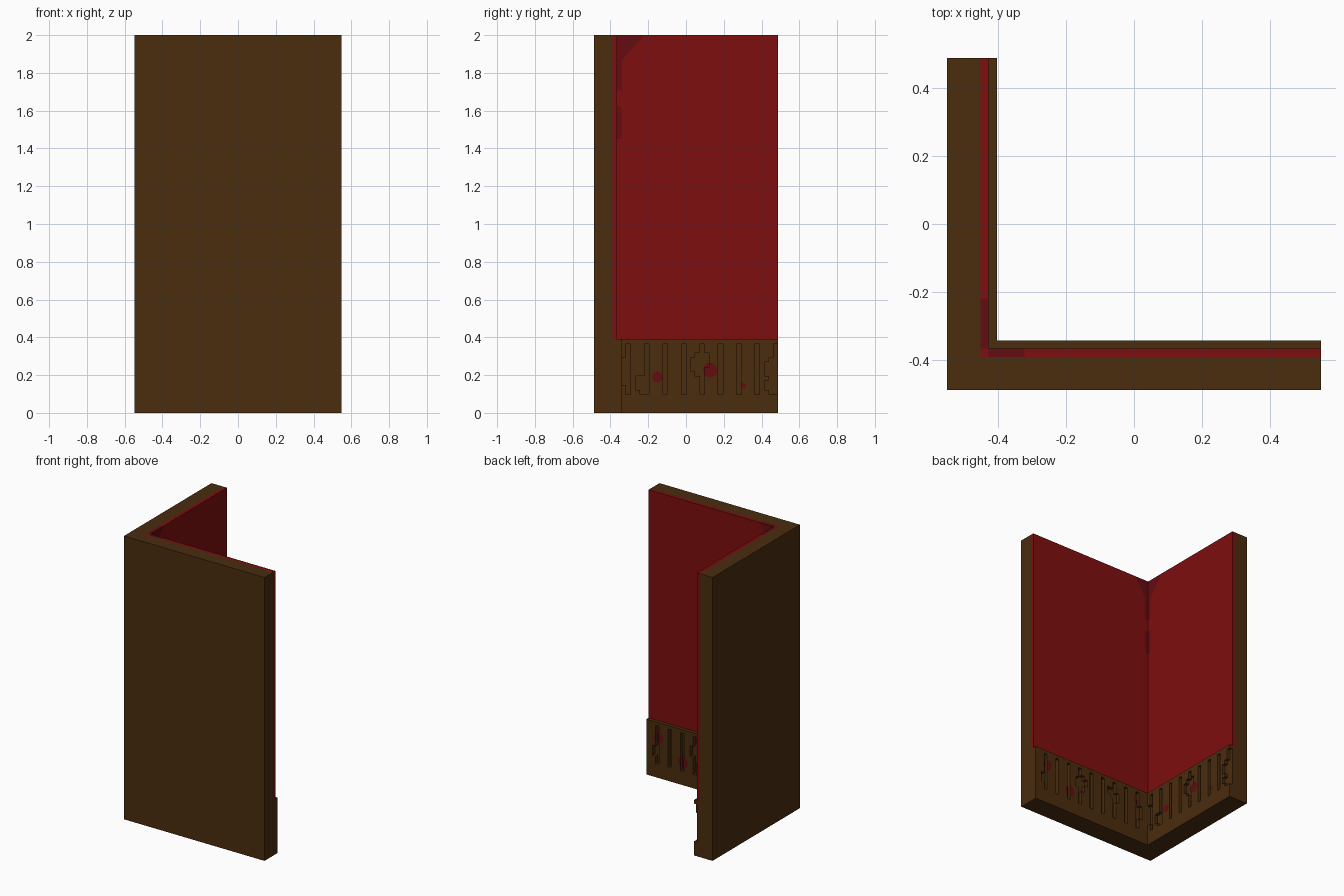
import bpy, bmesh, math
from mathutils import Vector

if "Cube" in bpy.data.objects:
    bpy.data.objects.remove(bpy.data.objects["Cube"])

# Everything is laid out on a block grid: 45 wide, 40 deep, 82 high
V = 2 / 82
W, D, H = 45, 40, 82
CORE, RED, PANEL, BASE_H = 4, 5, 6, 16   # layer depths and panelling height


def material(name, rgb):
    m = bpy.data.materials.new(name)
    m.use_nodes = True
    col = (*rgb, 1)
    m.diffuse_color = col
    bsdf = m.node_tree.nodes["Principled BSDF"]
    bsdf.inputs["Base Color"].default_value = col
    bsdf.inputs["Roughness"].default_value = 0.9
    return m


brown = material("dark brown wood", (0.069, 0.026, 0.0048))
red = material("red wall", (0.209, 0.0044, 0.0044))
stain = material("dark red stain", (0.125, 0.0037, 0.0052))


def finish(bm, name, mat):
    """Turn grid units into a centred object."""
    for v in bm.verts:
        v.co = Vector((v.co.x - W / 2, v.co.y - D / 2, v.co.z)) * V
    me = bpy.data.meshes.new(name)
    bm.to_mesh(me)
    bm.free()
    me.materials.append(mat)
    ob = bpy.data.objects.new(name, me)
    bpy.context.collection.objects.link(ob)
    return ob


def prism(name, pts, offset, mat):
    """Extrude a flat 3D outline by an offset vector."""
    bm = bmesh.new()
    face = bm.faces.new([bm.verts.new(p) for p in pts])
    ext = bmesh.ops.extrude_face_region(bm, geom=[face], use_keep_orig=True)
    new = [g for g in ext["geom"] if isinstance(g, bmesh.types.BMVert)]
    bmesh.ops.translate(bm, verts=new, vec=offset)
    bmesh.ops.recalc_face_normals(bm, faces=bm.faces)
    return finish(bm, name, mat)


def l_shape(name, a, b, height, mat):
    """Corner-shaped slab between depths a and b."""
    pts = [(a, a), (W, a), (W, b), (b, b), (b, D), (a, D)]
    prism(name, [(x, y, 0) for x, y in pts], (0, 0, height), mat)


# Each wall maps (along, up, depth) to grid space
def side(u, w, d):
    return (d, u, w)


def front(u, w, d):
    return (u, d, w)


def panelling(name, place, u0, u1, gone):
    """One-block-deep skirting with slots and chips left out."""
    kept = {(u, w) for u in range(u0, u1) for w in range(BASE_H)} - gone
    bm = bmesh.new()

    def quad(*pts):
        bm.faces.new([bm.verts.new(place(*p)) for p in pts])

    a, b = RED, PANEL
    for u, w in kept:
        for d in (a, b):
            quad((u, w, d), (u + 1, w, d), (u + 1, w + 1, d), (u, w + 1, d))
        for du in (0, 1):
            if (u + 2 * du - 1, w) not in kept:
                x = u + du
                quad((x, w, a), (x, w + 1, a), (x, w + 1, b), (x, w, b))
        for dw in (0, 1):
            if (u, w + 2 * dw - 1) not in kept:
                z = w + dw
                quad((u, z, a), (u + 1, z, a), (u + 1, z, b), (u, z, b))
    bmesh.ops.remove_doubles(bm, verts=bm.verts, dist=0.001)
    bmesh.ops.recalc_face_normals(bm, faces=bm.faces)
    finish(bm, name, brown)


def splat(name, place, u, w, r, gone):
    """Round spot cut along the block grid so it drops into the slots."""
    bm = bmesh.new()
    ring = [(u + r * math.cos(t * math.pi / 6), w + r * 1.05 * math.sin(t * math.pi / 6), 0)
            for t in range(12)]
    bm.faces.new([bm.verts.new(p) for p in ring])
    for axis, c in ((Vector((1, 0, 0)), u), (Vector((0, 1, 0)), w)):
        for k in range(math.ceil(c - r * 1.1), math.floor(c + r * 1.1) + 1):
            geom = bm.verts[:] + bm.edges[:] + bm.faces[:]
            bmesh.ops.bisect_plane(bm, geom=geom, plane_co=axis * k, plane_no=axis)
    bmesh.ops.split_edges(bm, edges=bm.edges[:])
    for f in bm.faces:
        c = f.calc_center_median()
        depth = RED if (math.floor(c.x), math.floor(c.y)) in gone else PANEL
        for v in f.verts:
            v.co = place(v.co.x, v.co.y, depth + 0.1)
    out = Vector(place(0, 0, 1))
    bm.normal_update()
    for f in bm.faces:
        if f.normal.dot(out) < 0:
            f.normal_flip()
    finish(bm, name, stain)


def cells(slots, chips):
    """Missing blocks: full slots plus (column, first row, last row) chips."""
    gone = {(u, w) for u in slots for w in range(4, 15)}
    for u, lo, hi in chips:
        gone |= {(u, w) for w in range(lo, hi + 1)}
    return gone


# Wall core and the layer behind the panelling
l_shape("wall_core", 0, CORE, H, brown)
l_shape("panel_backing", CORE, RED, BASE_H, brown)

# Red upper walls, notched where the corner stains sit
for label, place, start, end, reach in (("side", side, 5, D, 11), ("front", front, 4, W, 9.3)):
    off = Vector(place(0, 0, 1))
    top = [(5, H), (reach, H), (6, 76.5), (6, 70), (5, 70)]
    low = [(5, 66.5), (6, 66.5), (6, 59.5), (5, 59.5)]
    outline = [(5, BASE_H), (end, BASE_H), (end, H)] + top[1:] + low
    prism(label + "_red_wall", [place(u, w, CORE) for u, w in outline], off, red)
    prism(label + "_top_stain", [place(u, w, CORE) for u, w in top], off, stain)
    prism(label + "_lower_stain", [place(u, w, CORE) for u, w in low], off, stain)
prism("red_corner_post", [(4, 4, 16), (5, 4, 16), (5, 5, 16), (4, 5, 16)], (0, 0, H - 16), red)

# Chipped slotted panelling on both walls
side_gone = cells(range(7, 40, 4), [
    (6, 6, 11), (9, 5, 7), (10, 4, 7), (21, 9, 11), (22, 8, 12), (24, 10, 12),
    (37, 5, 6), (37, 8, 10), (38, 4, 11)])
front_gone = cells(range(9, 42, 4), [
    (8, 7, 10), (16, 9, 11), (18, 10, 12), (19, 11, 12), (27, 10, 11),
    (28, 8, 12), (30, 9, 11), (42, 6, 8)])
panelling("side_panelling", side, 5, D, side_gone)
panelling("front_panelling", front, 6, W, front_gone)

# Splatter spots
for i, (u, w, r) in enumerate([(13.8, 7.8, 1.15), (25.2, 9.3, 1.55), (32.5, 5.9, 0.6)]):
    splat(f"side_spot_{i + 1}", side, u, w, r, side_gone)
for i, (u, w, r) in enumerate([(41, 11.6, 1.5), (33.2, 6.6, 1.6), (9.8, 12.2, 1.2)]):
    splat(f"front_spot_{i + 1}", front, u, w, r, front_gone)
